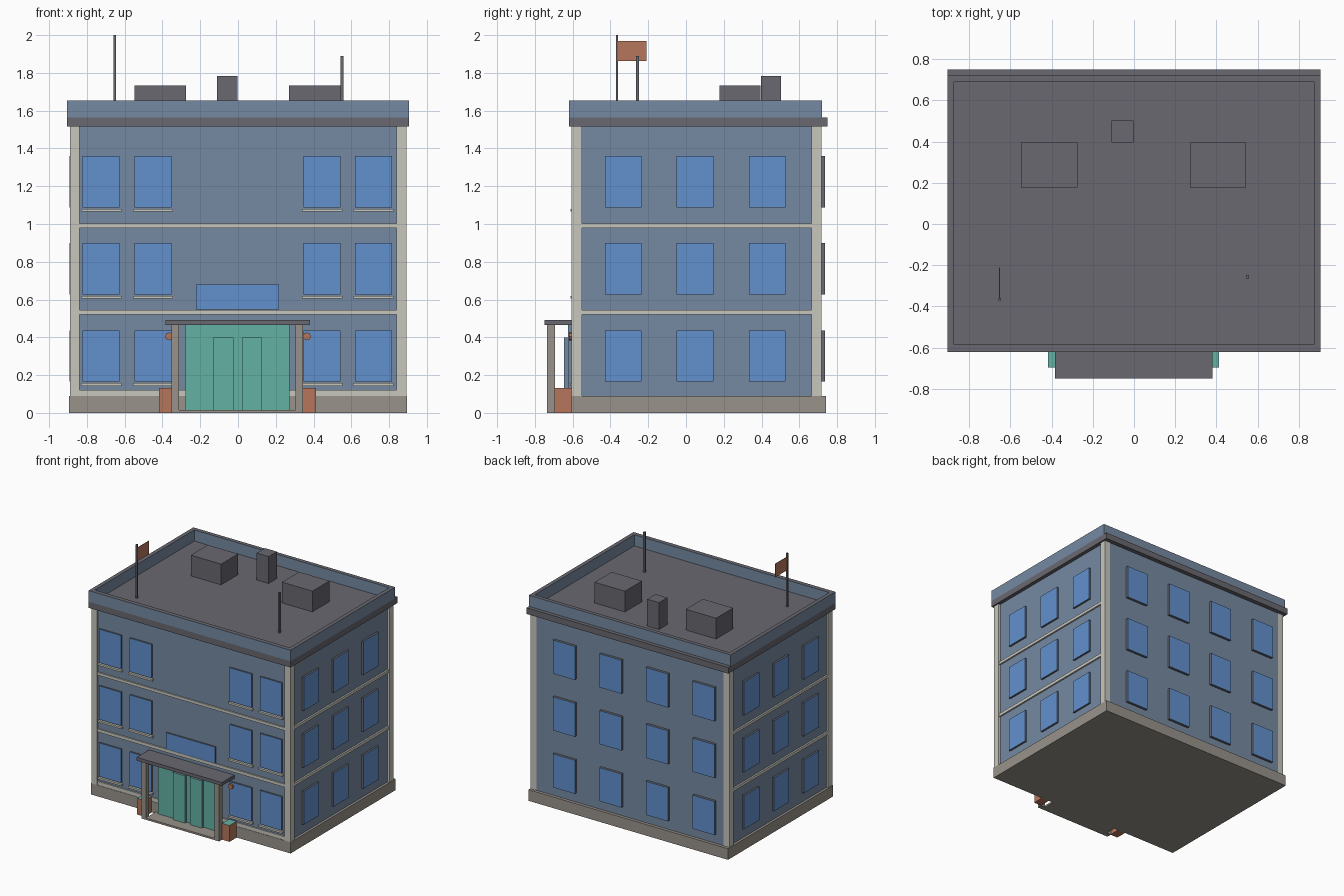
import bpy, bmesh, math
from mathutils import Vector

if "Cube" in bpy.data.objects:
    bpy.data.objects.remove(bpy.data.objects["Cube"])


def material(name, rgb):
    m = bpy.data.materials.new(name)
    lin = [((c / 255 + 0.055) / 1.055) ** 2.4 for c in rgb]
    m.diffuse_color = (*lin, 1)
    m.use_nodes = True
    m.node_tree.nodes["Principled BSDF"].inputs["Base Color"].default_value = m.diffuse_color
    return m


WALL = material("slate blue wall", (118, 138, 162))
GLASS = material("window blue", (98, 145, 206))
DARK = material("roof grey", (104, 104, 112))
TRIM = material("pale stone", (200, 199, 190))
BASE = material("plinth grey", (152, 146, 138))
TEAL = material("teal green", (100, 178, 164))
RUST = material("rust orange", (182, 118, 92))


def box(name, x, y, z, mat, face_dir=None, face_mat=None):
    """Box from ranges; faces pointing along face_dir get face_mat."""
    bm = bmesh.new()
    bmesh.ops.create_cube(bm, size=1)
    for v in bm.verts:
        v.co = [(r[0] + r[1]) / 2 + c * (r[1] - r[0]) for c, r in zip(v.co, (x, y, z))]
    bm.normal_update()
    me = bpy.data.meshes.new(name)
    me.materials.append(mat)
    if face_dir:
        me.materials.append(face_mat)
        for f in bm.faces:
            if f.normal.dot(Vector(face_dir)) > 0.9:
                f.material_index = 1
    bm.to_mesh(me)
    bm.free()
    ob = bpy.data.objects.new(name, me)
    bpy.context.collection.objects.link(ob)
    return ob


def around(c, half):
    return (c - half, c + half)


# main block
box("plinth", (-0.895, 0.895), (-0.605, 0.74), (0, 0.09), BASE)
box("wall_block", (-0.875, 0.875), (-0.592, 0.715), (0.09, 1.515), WALL)

# corner pilasters
for x in ((-0.89, -0.84), (0.84, 0.893)):
    for y in ((-0.605, -0.55), (0.665, 0.717)):
        box("corner_pilaster", x, y, (0.09, 1.515), TRIM)

# floor bands on the front and both sides
for z in ((0.52, 0.545), (0.98, 1.003)):
    box("front_band", (-0.84, 0.84), (-0.602, -0.59), z, TRIM)
    for s in (-1, 1):
        box("side_band", sorted((s * 0.87, s * 0.888)), (-0.55, 0.665), z, TRIM)
box("front_base_band", (-0.84, 0.84), (-0.602, -0.59), (0.09, 0.12), TRIM)

# windows: dark frame boxes with a blue outer face
for z0 in (0.165, 0.627, 1.087):
    z = (z0, z0 + 0.272)
    for cx in (-0.725, -0.45, 0.445, 0.717):
        box("front_window", around(cx, 0.098), (-0.605, -0.585), z, DARK, (0, -1, 0), GLASS)
        box("window_sill", around(cx, 0.107), (-0.611, -0.585), (z0 - 0.022, z0 - 0.007), TRIM)
    for cx in (-0.672, -0.254, 0.162, 0.58):
        box("back_window", around(cx, 0.099), (0.70, 0.736), z, DARK, (0, 1, 0), GLASS)
    for cy in (-0.333, 0.048, 0.43):
        for s in (-1, 1):
            box("side_window", sorted((s * 0.86, s * 0.891)), around(cy, 0.097), z,
                DARK, (s, 0, 0), GLASS)
box("transom_window", (-0.222, 0.217), (-0.605, -0.585), (0.548, 0.68), DARK, (0, -1, 0), GLASS)

# cornice, whose top is the roof deck, and parapet
box("cornice", (-0.905, 0.905), (-0.62, 0.75), (1.515, 1.565), DARK)
zp = (1.565, 1.655)
for x in ((-0.905, -0.873), (0.873, 0.905)):
    box("parapet_side", x, (-0.62, 0.72), zp, WALL, (0, 0, 1), DARK)
for y in ((-0.62, -0.585), (0.688, 0.72)):
    box("parapet_end", (-0.873, 0.873), y, zp, WALL, (0, 0, 1), DARK)

# roof units, stack, poles and flag
for x in ((-0.547, -0.275), (0.271, 0.543)):
    box("roof_unit", x, (0.177, 0.395), (1.56, 1.733), DARK)
box("roof_stack", (-0.11, -0.003), (0.396, 0.502), (1.56, 1.783), DARK)
box("flag_pole", around(-0.652, 0.006), around(-0.365, 0.006), (1.56, 2.0), DARK)
box("flag", around(-0.652, 0.002), (-0.36, -0.21), (1.862, 1.97), RUST)
box("antenna_pole", around(0.55, 0.008), around(-0.256, 0.008), (1.56, 1.89), DARK)

# entrance porch
box("porch_floor", (-0.312, 0.305), (-0.735, -0.60), (0, 0.015), BASE)
box("porch_canopy", (-0.383, 0.381), (-0.75, -0.59), (0.466, 0.493), DARK)
for x in ((-0.352, -0.312), (0.305, 0.345)):
    box("porch_column", x, (-0.735, -0.694), (0, 0.466), BASE)
box("door_surround", (-0.278, 0.272), (-0.625, -0.59), (0.015, 0.466), WALL, (0, -1, 0), TEAL)
for x in ((-0.133, -0.025), (0.02, 0.128)):
    box("door_leaf", x, (-0.645, -0.62), (0.015, 0.398), WALL, (0, -1, 0), TEAL)

# planters with green tops, and round wall lamps
for x, lx in (((-0.418, -0.35), -0.365), ((0.345, 0.412), 0.365)):
    box("planter", x, (-0.697, -0.605), (0, 0.132), RUST, (0, 0, 1), TEAL)
    bpy.ops.mesh.primitive_cylinder_add(vertices=8, radius=0.021, depth=0.03,
                                        location=(lx, -0.605, 0.405),
                                        rotation=(math.pi / 2, 0, 0))
    lamp = bpy.context.object
    lamp.name = "wall_lamp"
    lamp.data.materials.append(RUST)
